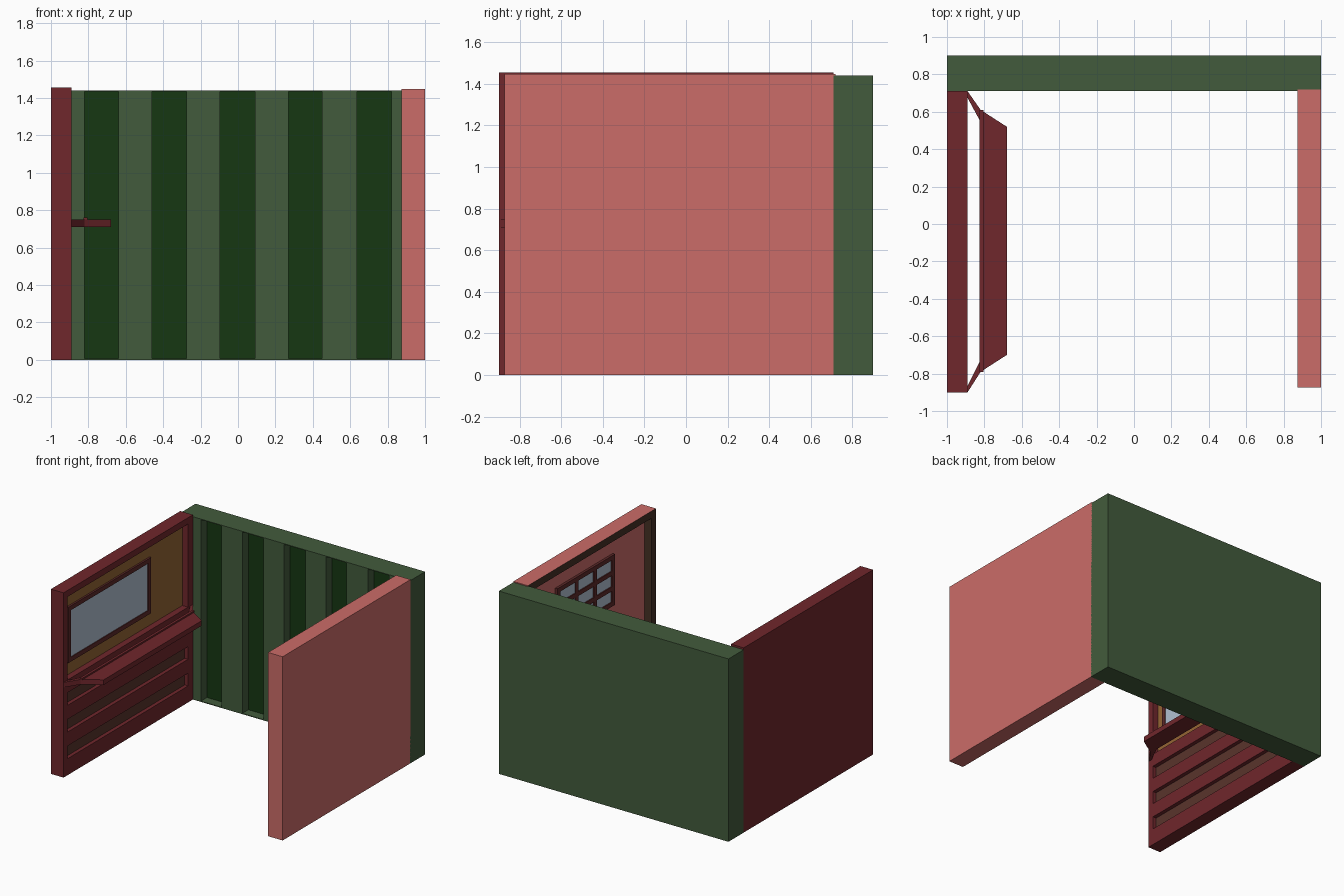
import bpy, bmesh
from mathutils import Vector

if "Cube" in bpy.data.objects:
    bpy.data.objects.remove(bpy.data.objects["Cube"])


def mat(name, r, g, b):
    m = bpy.data.materials.new(name)
    m.diffuse_color = (r, g, b, 1)
    m.use_nodes = True
    m.node_tree.nodes["Principled BSDF"].inputs["Base Color"].default_value = m.diffuse_color
    return m


GREEN = mat("wall_green", .055, .105, .045)
DARK_GREEN = mat("stripe_green", .008, .038, .006)
RED = mat("deep_red", .16, .02, .025)
DARK_RED = mat("groove_brown", .10, .035, .025)
PINK = mat("pink", .60, .15, .14)
BROWN = mat("dark_brown", .06, .03, .018)
OCHRE = mat("ochre", .30, .13, .035)
GLASS = mat("glass", .44, .53, .65)
SASH = mat("sash_red", .11, .022, .022)


def make(name, bm, mats):
    me = bpy.data.meshes.new(name)
    bmesh.ops.recalc_face_normals(bm, faces=bm.faces)
    bm.to_mesh(me)
    bm.free()
    ob = bpy.data.objects.new(name, me)
    bpy.context.collection.objects.link(ob)
    for m in mats:
        me.materials.append(m)
    return ob


def add_box(bm, x, y, z):
    vs = bmesh.ops.create_cube(bm, size=1)["verts"]
    for v in vs:
        v.co = Vector([(a + b) / 2 + c * (b - a) for c, (a, b) in zip(v.co, (x, y, z))])


def box(name, x, y, z, m):
    bm = bmesh.new()
    add_box(bm, x, y, z)
    return make(name, bm, [m])


def prism(name, pts, z0, z1, m):
    bm = bmesh.new()
    f = bm.faces.new([bm.verts.new((x, y, z0)) for x, y in pts])
    ext = bmesh.ops.extrude_face_region(bm, geom=[f])["geom"]
    bmesh.ops.translate(bm, vec=(0, 0, z1 - z0),
                        verts=[g for g in ext if isinstance(g, bmesh.types.BMVert)])
    return make(name, bm, [m])


def window(name, x, y, z, cols, rows, bar):
    """Sash bars across the x range, glass in the middle of it."""
    bm = bmesh.new()
    for i in range(cols + 1):
        c = y[0] + bar / 2 + (y[1] - y[0] - bar) * i / cols
        add_box(bm, x, (c - bar / 2, c + bar / 2), z)
    for j in range(rows + 1):
        c = z[0] + bar / 2 + (z[1] - z[0] - bar) * j / rows
        add_box(bm, x, y, (c - bar / 2, c + bar / 2))
    make(name + "_sash", bm, [SASH])
    mid, t = sum(x) / 2, .004
    box(name + "_glass", (mid - t, mid + t), (y[0] + .01, y[1] - .01),
        (z[0] + .01, z[1] - .01), GLASS)


# Back wall: core, recessed stripes, ribs and thin caps
box("back_wall_core", (-1, 1), (.79, .9), (0, 1.44), GREEN)
edges = [-1, -.82, -.64, -.46, -.275, -.095, .09, .27, .45, .635, .82, 1]
for i, (a, b) in enumerate(zip(edges, edges[1:])):
    if i % 2:
        box("recessed_stripe", (a, b), (.785, .795), (.006, 1.434), DARK_GREEN)
    else:
        box("wall_rib", (a, b), (.71, .79), (0, 1.44), GREEN)
for z in ((0, .006), (1.434, 1.44)):
    box("back_wall_cap", (-1, 1), (.71, .79), z, GREEN)

# Left wall: backing, posts, rails and slats
L = (-.945, -.89)
box("left_wall_backing", (-1, -.945), (-.9, .71), (0, 1.455), RED)
for y in ((-.9, -.85), (.65, .71)):
    box("left_wall_post", L, y, (0, 1.455), RED)
for z in ((0, .13), (.23, .34), (.44, .55), (.65, .75), (1.405, 1.455)):
    box("left_wall_rail", L, (-.85, .65), z, RED)
for z in (.13, .34, .55):
    box("slat_groove", (-.945, -.92), (-.85, .65), (z, z + .1), DARK_RED)
box("upper_panel", (-.95, -.94), (-.85, .65), (.75, 1.405), OCHRE)
window("left_window", (-.945, -.925), (-.79, .24), (.85, 1.29), 1, 1, .035)

# Tray shelf with two angled arms
prism("tray_shelf", [(-.82, -.79), (-.68, -.70), (-.68, .52), (-.82, .61)], .71, .75, RED)
prism("tray_arm_back", [(-.89, .71), (-.89, .675), (-.82, .545), (-.82, .61)], .71, .75, RED)
prism("tray_arm_front", [(-.89, -.9), (-.82, -.79), (-.82, -.725), (-.89, -.865)], .71, .75, RED)
box("tray_lip", (-.825, -.805), (-.79, .61), (.75, .762), RED)

# Right wall: box with a dark inner border and recessed panel
bm = bmesh.new()
add_box(bm, (.873, 1), (-.873, .72), (0, 1.447))
bm.faces.ensure_lookup_table()
face = min(bm.faces, key=lambda f: f.calc_center_median().x)
for f in bmesh.ops.inset_individual(bm, faces=[face], thickness=.08)["faces"]:
    f.material_index = 1
face.material_index = 1
inner = bmesh.ops.extrude_discrete_faces(bm, faces=[face])["faces"][0]
bmesh.ops.translate(bm, vec=(.06, 0, 0), verts=inner.verts)
inner.material_index = 0
make("right_wall", bm, [PINK, BROWN])
window("right_window", (.913, .937), (-.42, .295), (.85, 1.25), 3, 3, .035)
